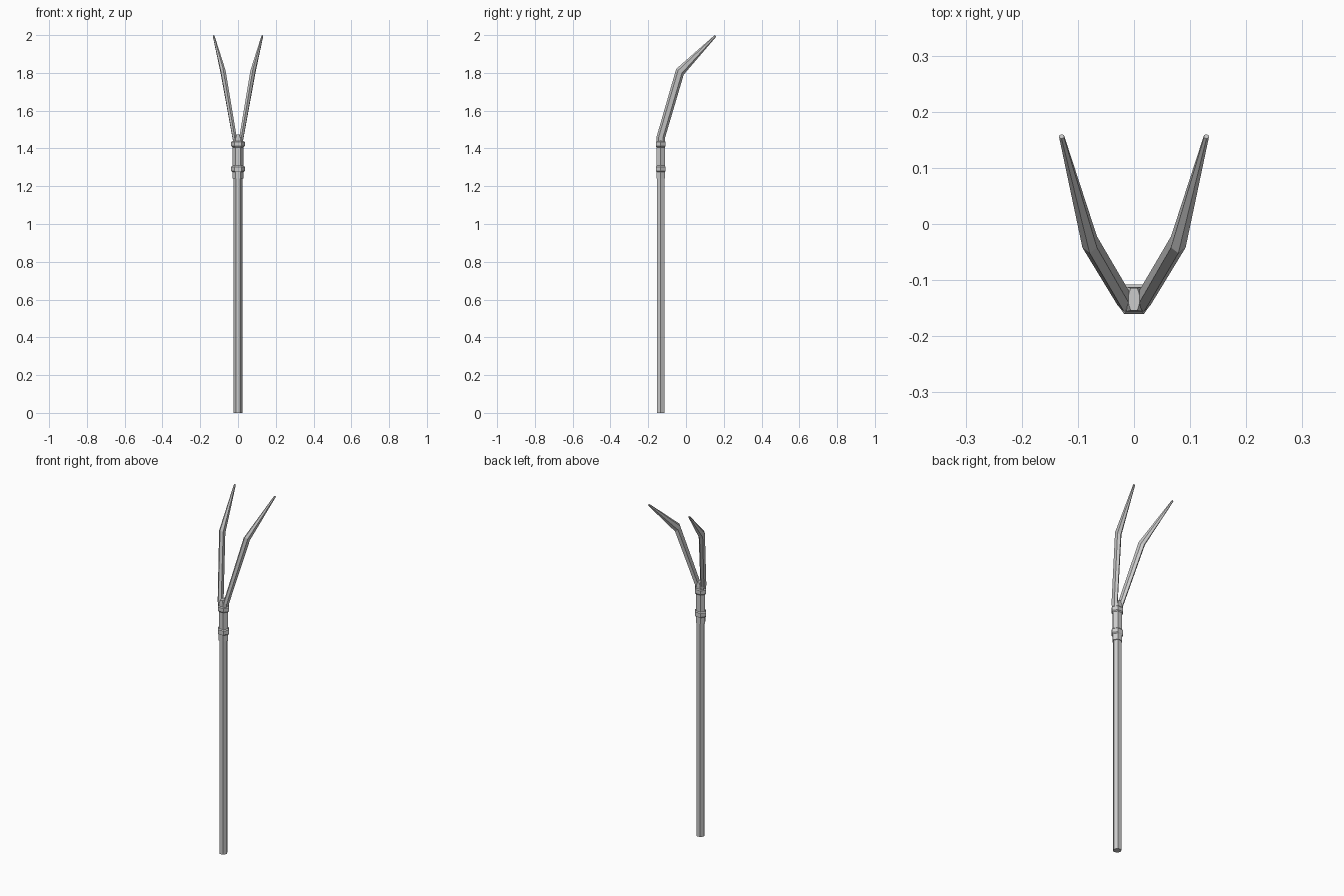
import bpy, bmesh
from math import cos, sin, pi
from mathutils import Vector

if "Cube" in bpy.data.objects:
    bpy.data.objects.remove(bpy.data.objects["Cube"])

AXIS_Y = -0.134   # pole axis


def loft(name, rings, sides=6):
    """Skin six-sided rings given as (centre, half-axis u, half-axis v)."""
    bm = bmesh.new()
    loops = []
    for c, u, v in rings:
        c, u, v = Vector(c), Vector(u), Vector(v)
        loops.append([bm.verts.new(c + u * cos(2 * pi * i / sides) + v * sin(2 * pi * i / sides))
                      for i in range(sides)])
    for a, b in zip(loops, loops[1:]):
        for i in range(sides):
            j = (i + 1) % sides
            bm.faces.new((a[i], a[j], b[j], b[i]))
    bm.faces.new(loops[0][::-1])
    bm.faces.new(loops[-1])
    bmesh.ops.recalc_face_normals(bm, faces=bm.faces)
    mesh = bpy.data.meshes.new(name)
    bm.to_mesh(mesh)
    bm.free()
    ob = bpy.data.objects.new(name, mesh)
    bpy.context.collection.objects.link(ob)
    return ob


def upright(name, profile):
    """Hexagonal upright from (z, radius x, radius y) steps."""
    return loft(name, [((0, AXIS_Y, z), (rx, 0, 0), (0, ry, 0)) for z, rx, ry in profile])


# wooden pole
upright("pole", [(0, 0.023, 0.023), (1.3, 0.023, 0.023)])

# socket with two raised collars, narrowing to a crotch between the tines
upright("socket", [
    (1.24, 0.029, 0.026), (1.275, 0.029, 0.026),
    (1.281, 0.036, 0.030), (1.303, 0.036, 0.030), (1.309, 0.028, 0.025),
    (1.406, 0.028, 0.025), (1.412, 0.036, 0.030), (1.434, 0.036, 0.030),
    (1.440, 0.027, 0.025), (1.455, 0.024, 0.025), (1.475, 0.012, 0.023)])

# bent tapering tine, mirrored to make the pair
tine = loft("tines", [
    ((0.013, AXIS_Y, 1.42), (0, 0.022, 0), (0.012, 0, 0)),
    ((0.018, AXIS_Y, 1.457), (0, 0.022, -0.004), (0.013, 0, 0)),
    ((0.079, -0.032, 1.806), (0, 0.020, -0.015), (0.015, 0, 0)),
    ((0.129, 0.156, 1.996), (0, 0.004, -0.004), (0.005, 0, 0))])
mirror = tine.modifiers.new("mirror", 'MIRROR')
mirror.use_axis = (True, False, False)
mirror.use_mirror_merge = False
